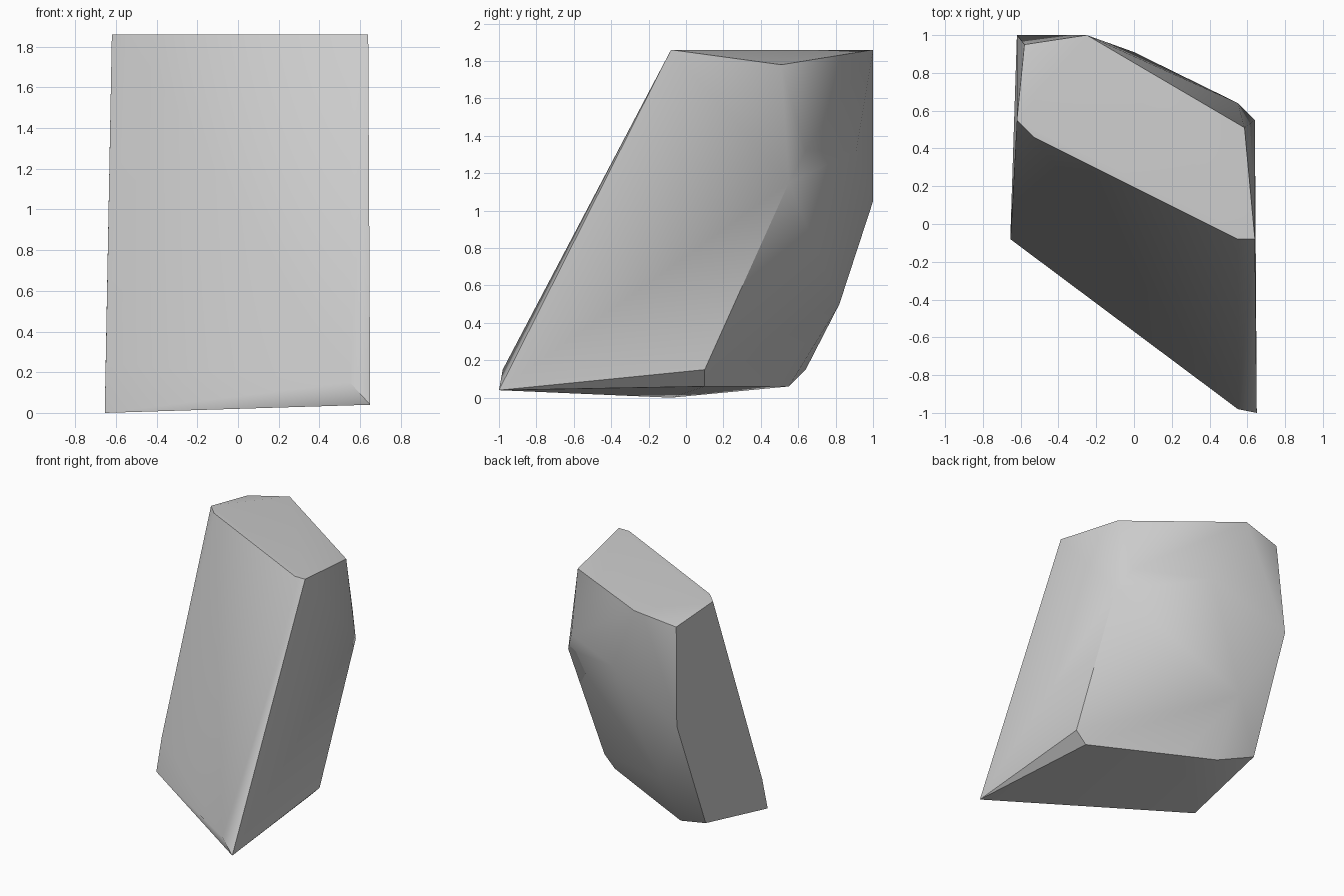
import bpy
import bmesh
import math

default_cube = bpy.data.objects.get("Cube")
if default_cube:
    bpy.data.objects.remove(default_cube, do_unlink=True)


def make_material(name, colour):
    material = bpy.data.materials.new(name)
    material.use_nodes = True
    material.diffuse_color = colour
    shader = material.node_tree.nodes["Principled BSDF"]
    shader.inputs["Base Color"].default_value = colour
    shader.inputs["Roughness"].default_value = 0.9
    return material


# Corners of the chiselled stone, grouped by region
top_rim = [
    (0.64, -0.08, 1.86), (0.55, -0.08, 1.86), (-0.53, 0.46, 1.86),
    (-0.62, 0.55, 1.86), (-0.58, 0.95, 1.8), (-0.25, 1, 1.86),
    (0.585, 0.51, 1.78),
]
back_bulge = [
    (0.64, 0.55, 1.15), (0.55, 0.64, 1.32), (0, 0.91, 1.32),
    (-0.62, 1, 1.05), (-0.34, 0.82, 0.5),
]
base_rim = [
    (0.65, -1, 0.04), (0.55, -0.98, 0.15), (-0.65, -0.02, 0.25),
    (-0.655, -0.08, 0), (-0.62, 0.64, 0.15), (-0.34, 0.55, 0.06),
    (-0.1, 0.43, 0.06), (0.55, 0.1, 0.06), (0.64, 0.1, 0.15),
]


def build_rock(name, corners, material):
    """Wrap the corners in a convex skin and keep its hard ridges sharp."""
    bm = bmesh.new()
    for corner in corners:
        bm.verts.new(corner)
    hull = bmesh.ops.convex_hull(bm, input=bm.verts[:])
    unused = {v for v in hull["geom_interior"] + hull["geom_unused"]
              if isinstance(v, bmesh.types.BMVert)}
    bmesh.ops.delete(bm, geom=list(unused), context="VERTS")
    bmesh.ops.recalc_face_normals(bm, faces=bm.faces[:])

    mesh = bpy.data.meshes.new(name)
    bm.to_mesh(mesh)
    bm.free()
    mesh.materials.append(material)
    rock = bpy.data.objects.new(name, mesh)
    bpy.context.collection.objects.link(rock)

    bpy.ops.object.select_all(action="DESELECT")
    rock.select_set(True)
    bpy.context.view_layer.objects.active = rock
    bpy.ops.object.shade_smooth_by_angle(angle=math.radians(35))
    return rock


stone_grey = make_material("stone_grey", (0.6, 0.6, 0.6, 1))
build_rock("rock", top_rim + back_bulge + base_rim, stone_grey)
